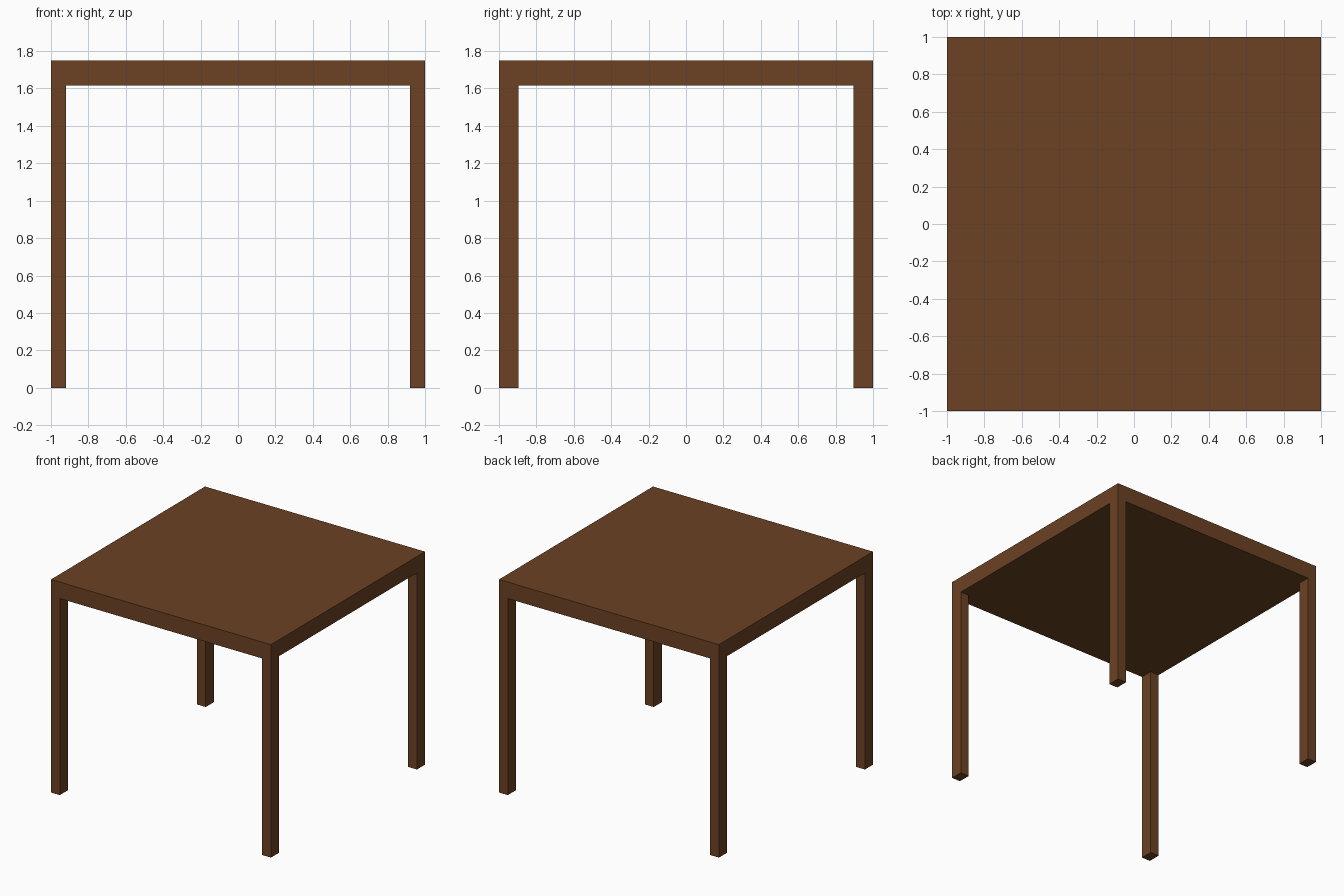
import bpy

if "Cube" in bpy.data.objects:
    bpy.data.objects.remove(bpy.data.objects["Cube"])

wood = bpy.data.materials.new("brown wood")
wood.diffuse_color = (0.147, 0.054, 0.017, 1.0)
wood.use_nodes = True
wood.node_tree.nodes["Principled BSDF"].inputs["Base Color"].default_value = wood.diffuse_color

HEIGHT, SLAB = 1.75, 0.135      # overall height, table top thickness
LEG_X, LEG_Y = 0.08, 0.105      # leg section
LEG_Z = HEIGHT - SLAB


def box(name, size, centre):
    bpy.ops.mesh.primitive_cube_add(size=1, location=centre)
    ob = bpy.context.object
    ob.name = name
    ob.scale = size
    bpy.ops.object.transform_apply(location=False, rotation=False, scale=True)
    ob.data.materials.append(wood)
    return ob


# Table top
box("table_top", (2, 2, SLAB), (0, 0, HEIGHT - SLAB / 2))

# Four legs flush with the corners
for side, sx in (("left", -1), ("right", 1)):
    for end, sy in (("front", -1), ("back", 1)):
        box(f"{end}_{side}_leg", (LEG_X, LEG_Y, LEG_Z),
            (sx * (1 - LEG_X / 2), sy * (1 - LEG_Y / 2), LEG_Z / 2))
